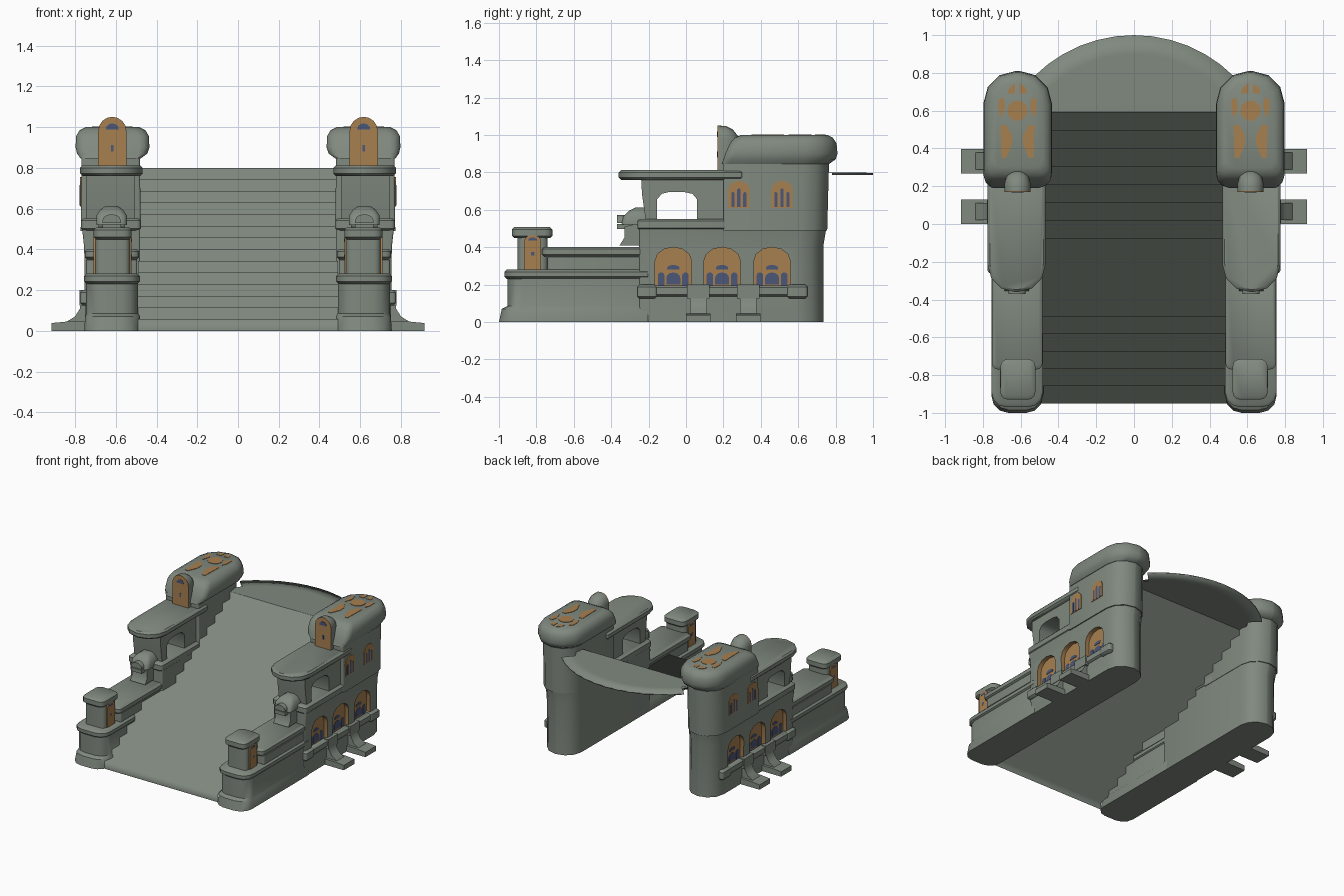
import bpy, bmesh, math
from mathutils import Vector

if "Cube" in bpy.data.objects:
    bpy.data.objects.remove(bpy.data.objects["Cube"])


def material(name, rgb):
    m = bpy.data.materials.new(name)
    m.diffuse_color = (*rgb, 1)
    m.use_nodes = True
    m.node_tree.nodes["Principled BSDF"].inputs["Base Color"].default_value = m.diffuse_color
    return m


STONE = material("green grey stone", (0.215, 0.25, 0.212))
ORANGE = material("warm orange", (0.39, 0.215, 0.08))
BLUE = material("dusk blue", (0.07, 0.095, 0.19))


def make(name, verts, faces, mat=STONE, mirror=True, fix=True):
    me = bpy.data.meshes.new(name)
    me.from_pydata(verts, [], faces)
    if fix:
        bm = bmesh.new()
        bm.from_mesh(me)
        bmesh.ops.recalc_face_normals(bm, faces=bm.faces)
        bm.to_mesh(me)
        bm.free()
    me.materials.append(mat)
    ob = bpy.data.objects.new(name, me)
    bpy.context.collection.objects.link(ob)
    if mirror:
        add_mirror(ob)
    return ob


def add_mirror(ob):
    m = ob.modifiers.new("mirror", 'MIRROR')
    m.use_mirror_merge = False


def tube(name, rings, **kw):
    n = len(rings[0])
    verts = [p for r in rings for p in r]
    faces = [[k * n + i, k * n + (i + 1) % n, (k + 1) * n + (i + 1) % n, (k + 1) * n + i]
             for k in range(len(rings) - 1) for i in range(n)]
    faces += [list(range(n))[::-1], [(len(rings) - 1) * n + i for i in range(n)]]
    return make(name, verts, faces, **kw)


def outline(x0, x1, y0, y1, rf, rb, n=3):
    """Plan rectangle with rounded front and back corners."""
    lim = (x1 - x0) / 2 * 0.97
    rf, rb = min(rf, lim), min(rb, lim)
    pts = []
    for cx, cy, r, a in ((x0 + rf, y0 + rf, rf, 180), (x1 - rf, y0 + rf, rf, 270),
                         (x1 - rb, y1 - rb, rb, 0), (x0 + rb, y1 - rb, rb, 90)):
        for i in range(n + 1):
            t = math.radians(a + 90 * i / n)
            pts.append((cx + r * math.cos(t), cy + r * math.sin(t)))
    return pts


def loft(name, rings, **kw):
    return tube(name, [[(x, y, r[0]) for x, y in outline(*r[1:])] for r in rings], **kw)


def slab(name, z0, z1, x0, x1, y0, y1, rf=.01, rb=.01, b=.012):
    """Flat moulding with softened upper and lower edges."""
    e = (x0 + b, x1 - b, y0 + b, y1 - b, rf, rb)
    f = (x0, x1, y0, y1, rf, rb)
    return loft(name, [(z0, *e), (z0 + b, *f), (z1 - b, *f), (z1, *e)])


def prism(name, pts, axis, a, b, **kw):
    put = {'x': lambda p, t: (t, p[0], p[1]), 'y': lambda p, t: (p[0], t, p[1]),
           'z': lambda p, t: (p[0], p[1], t)}[axis]
    return tube(name, [[put(p, t) for p in pts] for t in (a, b)], **kw)


def arch(c, w, z0, z1, rise, n=6):
    return [(c - w / 2, z0), (c + w / 2, z0)] + [
        (c + w / 2 * math.cos(math.pi * i / n), z1 - rise + rise * math.sin(math.pi * i / n))
        for i in range(n + 1)]


def rect(a0, a1, b0, b1):
    return [(a0, b0), (a1, b0), (a1, b1), (a0, b1)]


# Two stair flights with a landing, smooth shaded as one sheet
R = 0.8 / 14
prof, z = [(-.95, 0)], 0
for i in range(14):
    y = -.95 + .092 * i if i < 6 else -.08 + .0957 * (i - 6)
    prof += [(y, z)] if i else []
    z += R
    prof.append((y, z))
prof.append((.60, .8))
verts = [(s * .49, y, z) for y, z in prof for s in (-1, 1)]
faces = [[2 * i, 2 * i + 1, 2 * i + 3, 2 * i + 2] for i in range(len(prof) - 1)]
make("stair_flights", verts, faces, mirror=False, fix=False)

# Upper platform with a curved, rimmed back edge
N, verts = 12, []
angs = [math.radians(135 - 90 * i / N) for i in range(N + 1)]
for r, z in ((0, .8), (.65, .8), (.75, .797), (.75, .787), (.65, .787), (0, .787)):
    for a in angs:
        verts.append((.75 * math.cos(a), .59, z) if r == 0 else
                     (r * math.cos(a), .25 + r * math.sin(a), z))
M = N + 1
faces = [[k * M + i, k * M + i + 1, (k + 1) * M + i + 1, (k + 1) * M + i]
         for k in range(5) for i in range(N)]
make("curved_platform", verts, faces, mirror=False)

# Stair side walls
loft("wall_base", [(0, .48, .755, -1.0, -.2, .09, .01), (.07, .48, .75, -.985, -.2, .09, .01),
                   (.085, .49, .745, -.955, -.2, .08, .01), (.235, .49, .745, -.955, -.2, .08, .01)])
slab("lower_rail", .23, .28, .482, .755, -.97, -.2, .08)
slab("upper_wall", .27, .36, .495, .745, -.74, -.2)
slab("upper_rail", .35, .402, .485, .752, -.77, -.2, .03)

# Front bollards with painted doors
slab("bollard_shaft", .27, .46, .53, .70, -.9, -.74, .03, .03, .004)
slab("bollard_cap", .448, .507, .522, .708, -.93, -.715, .04, .04)
for x in (.70, .522):
    prism("bollard_door", arch(-.82, .09, .28, .465, .03), 'x', x, x + .009, mat=ORANGE)
    e = x + .008 if x > .6 else x - .001
    prism("bollard_door_window", rect(-.83, -.81, .355, .375), 'x', e, e + .002, mat=BLUE)
    prism("bollard_door_fanlight", arch(-.82, .05, .435, .453, .018), 'x', e, e + .002, mat=BLUE)

# Tower lower body with three recessed arches
body = loft("tower_lower_body", [(0, .48, .75, -.25, .735, .01, .14),
                                 (.41, .48, .755, -.25, .735, .01, .14),
                                 (.50, .48, .765, -.25, .75, .01, .14)], mirror=False)
bpy.context.view_layer.objects.active = body
for c in (-.068, .193, .46):
    cutter = prism("arch_cutter", arch(c, .195, .17, .40, .075), 'x', .722, .85,
                   mat=ORANGE, mirror=False)
    cutter.hide_render = True
    m = body.modifiers.new("cut", 'BOOLEAN')
    m.object, m.operation, m.solver = cutter, 'DIFFERENCE', 'EXACT'
    m.material_mode = 'TRANSFER'
    bpy.ops.object.modifier_apply(modifier="cut")
    bpy.data.objects.remove(cutter)
    for d in (-.065, .065):
        prism("arch_side_window", arch(c + d, .035, .19, .265, .015), 'x', .719, .725, mat=BLUE)
    prism("arch_centre_window", arch(c, .075, .20, .265, .03), 'x', .719, .725, mat=BLUE)
    prism("arch_lintel", arch(c, .065, .28, .305, .015), 'x', .719, .725, mat=BLUE)
add_mirror(body)

# Balcony and flared supports
slab("balcony_ledge", .137, .195, .72, .768, -.2, .6, b=.01)
for y0, y1 in ((-.26, -.155), (.54, .65)):
    slab("balcony_end", .125, .2, .70, .775, y0, y1, .015, .015)
for y in (.066, .333):
    prism("support_leg", [(.74, 0), (.86, 0), (.84, .045), (.80, .07), (.775, .11), (.77, .19), (.74, .19)],
          'y', y - .045, y + .045)
    prism("support_head", rect(.74, .778, .125, .2), 'y', y - .06, y + .06)
    prism("support_foot", [(.74, 0), (.915, 0), (.915, .038), (.84, .045), (.74, .045)],
          'y', y - .065, y + .065)

# Cornice, loggia with open arch, and its roof slab
slab("loggia_floor", .49, .552, .477, .77, -.26, .3, .02)
prism("loggia_arch", [(-.215, .54), (-.155, .54), (-.155, .655), (-.13, .685), (-.09, .695), (-.01, .695),
                      (.035, .685), (.06, .655), (.06, .54), (.22, .54), (.22, .77), (-.24, .77), (-.235, .68)],
      'x', .505, .745)
slab("loggia_roof", .76, .812, .468, .775, -.36, .3, .145)

# Carved head under the loggia
prism("carved_bust", [(-.24, .41), (-.355, .41), (-.33, .45), (-.33, .51), (-.24, .53)], 'x', .555, .685)
prism("carved_jaw", rect(-.37, -.24, .497, .525), 'x', .575, .665)
loft("carved_head", [(.52, .545, .695, -.345, -.2, .03, .01), (.565, .545, .695, -.335, -.2, .03, .01),
                     (.595, .565, .675, -.305, -.2, .03, .01), (.612, .59, .65, -.27, -.2, .02, .01)])
prism("carved_brow", arch(.62, .09, .53, .572, .03), 'y', -.37, -.3)

# Tower upper body and rounded cap
loft("tower_upper_body", [(.49, .477, .772, .20, .755, .01, .14), (.87, .482, .768, .20, .765, .01, .14)])
loft("tower_cap", [(.845, .478, .772, .19, .765, .03, .14), (.87, .445, .79, .20, .80, .04, .17),
                   (.90, .435, .797, .21, .81, .05, .17), (.955, .437, .795, .235, .805, .05, .17),
                   (.985, .455, .777, .26, .785, .05, .15), (1.0, .485, .747, .295, .755, .05, .13)])
for c in (.283, .513):
    prism("upper_window", arch(c, .115, .61, .755, .05), 'x', .766, .775, mat=ORANGE)
    for d, h in ((-.032, .06), (0, .08), (.032, .06)):
        prism("upper_window_pane", arch(c + d, .018, .615, .635 + h, .01), 'x', .774, .777, mat=BLUE)

# Domed doorway on the cap front
rings = []
for y, s, top in ((.175, 1, 1.05), (.215, 1, 1.048), (.25, .85, 1.03), (.285, .5, .985)):
    rings.append([(x, y, z) for x, z in arch(.617, .138 * s, .80, top, .069 * s, 8)])
tube("dome_doorway", rings)
prism("dome_door", arch(.617, .138, .812, 1.05, .069, 8), 'y', .169, .175, mat=ORANGE)
prism("dome_fanlight", arch(.617, .065, .988, 1.018, .03), 'y', .167, .17, mat=BLUE)
prism("dome_door_window", rect(.61, .624, .88, .912), 'y', .167, .17, mat=BLUE)

# Painted motif on the cap roof
for s in (-1, 1):
    motif = {"roof_wing": [(.085, .35), (.06, .35), (.03, .42), (.03, .47), (.06, .525), (.09, .525)],
             "roof_side": [(.085, .56), (.1, .60), (.1, .66), (.075, .67), (.065, .62)],
             "roof_crest": [(.012, .69), (.05, .69), (.045, .72), (.012, .745)]}
    for name, pts in motif.items():
        prism(name, [(.617 + s * a, b) for a, b in pts], 'z', .996, 1.003, mat=ORANGE)
prism("roof_disc", [(.617 + .055 * math.cos(t * math.pi / 5), .60 + .055 * math.sin(t * math.pi / 5))
                    for t in range(10)], 'z', .996, 1.003, mat=ORANGE)

# Shading: stairs fully smooth, everything else keeps its corners
for ob in list(bpy.context.collection.objects):
    bpy.ops.object.select_all(action='DESELECT')
    ob.select_set(True)
    bpy.context.view_layer.objects.active = ob
    if ob.name in ("stair_flights", "curved_platform"):
        bpy.ops.object.shade_smooth()
    else:
        bpy.ops.object.shade_smooth_by_angle(angle=math.radians(42))
